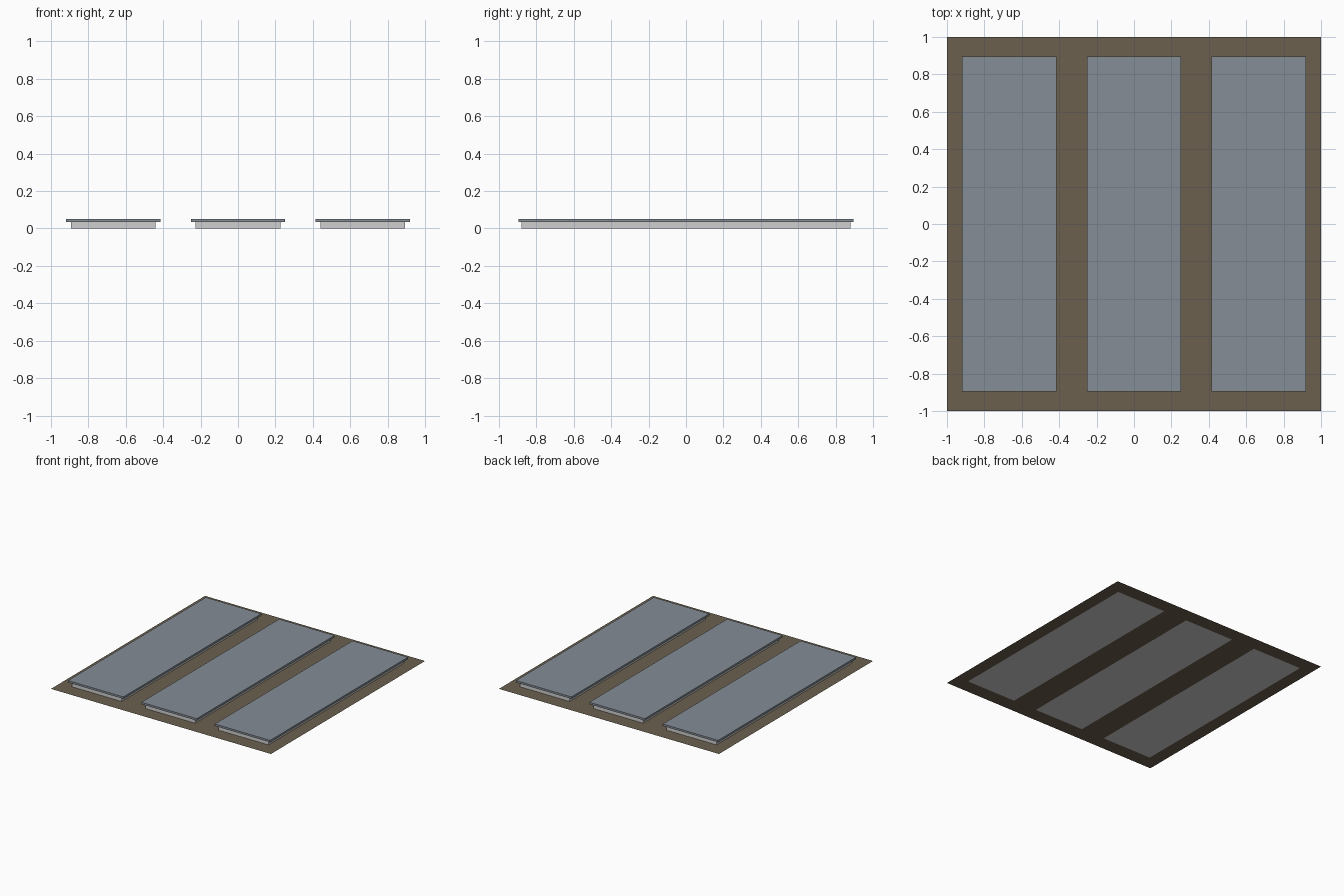
import bpy, bmesh

if "Cube" in bpy.data.objects:
    bpy.data.objects.remove(bpy.data.objects["Cube"])


def material(name, rgb):
    m = bpy.data.materials.new(name)
    m.diffuse_color = (*rgb, 1)
    m.use_nodes = True
    m.node_tree.nodes["Principled BSDF"].inputs["Base Color"].default_value = m.diffuse_color
    return m


soil = material("brown soil", (0.147, 0.117, 0.076))
wall_grey = material("light grey wall", (0.62, 0.62, 0.62))
roof_grey = material("blue grey roof", (0.235, 0.266, 0.305))

CENTRES = (-0.667, 0.0, 0.667)
WALL_X, WALL_Y, WALL_TOP = 0.226, 0.88, 0.034
ROOF_X, ROOF_Y, ROOF_TOP = 0.252, 0.895, 0.05


def add_object(name, bm, mat):
    mesh = bpy.data.meshes.new(name)
    bm.to_mesh(mesh)
    bm.free()
    mesh.materials.append(mat)
    ob = bpy.data.objects.new(name, mesh)
    bpy.context.collection.objects.link(ob)
    return ob


def box(name, x, half_x, half_y, z0, z1, mat):
    bm = bmesh.new()
    bmesh.ops.create_cube(bm, size=2)
    for v in bm.verts:
        v.co = (x + v.co.x * half_x, v.co.y * half_y, z1 if v.co.z > 0 else z0)
    add_object(name, bm, mat)


# Thin ground sheet, open beneath each building
xs = [-1] + [c + s * WALL_X for c in CENTRES for s in (-1, 1)] + [1]
ys = [-1, -WALL_Y, WALL_Y, 1]
bm = bmesh.new()
grid = [[bm.verts.new((x, y, 0)) for y in ys] for x in xs]
for i in range(len(xs) - 1):
    for j in range(len(ys) - 1):
        if not (i % 2 == 1 and j == 1):
            bm.faces.new((grid[i][j], grid[i + 1][j],
                          grid[i + 1][j + 1], grid[i][j + 1]))
add_object("ground", bm, soil)

# Three long low buildings with overhanging flat roofs
for n, c in enumerate(CENTRES, 1):
    box(f"building_walls_{n}", c, WALL_X, WALL_Y, 0, WALL_TOP, wall_grey)
    box(f"flat_roof_{n}", c, ROOF_X, ROOF_Y, WALL_TOP, ROOF_TOP, roof_grey)
